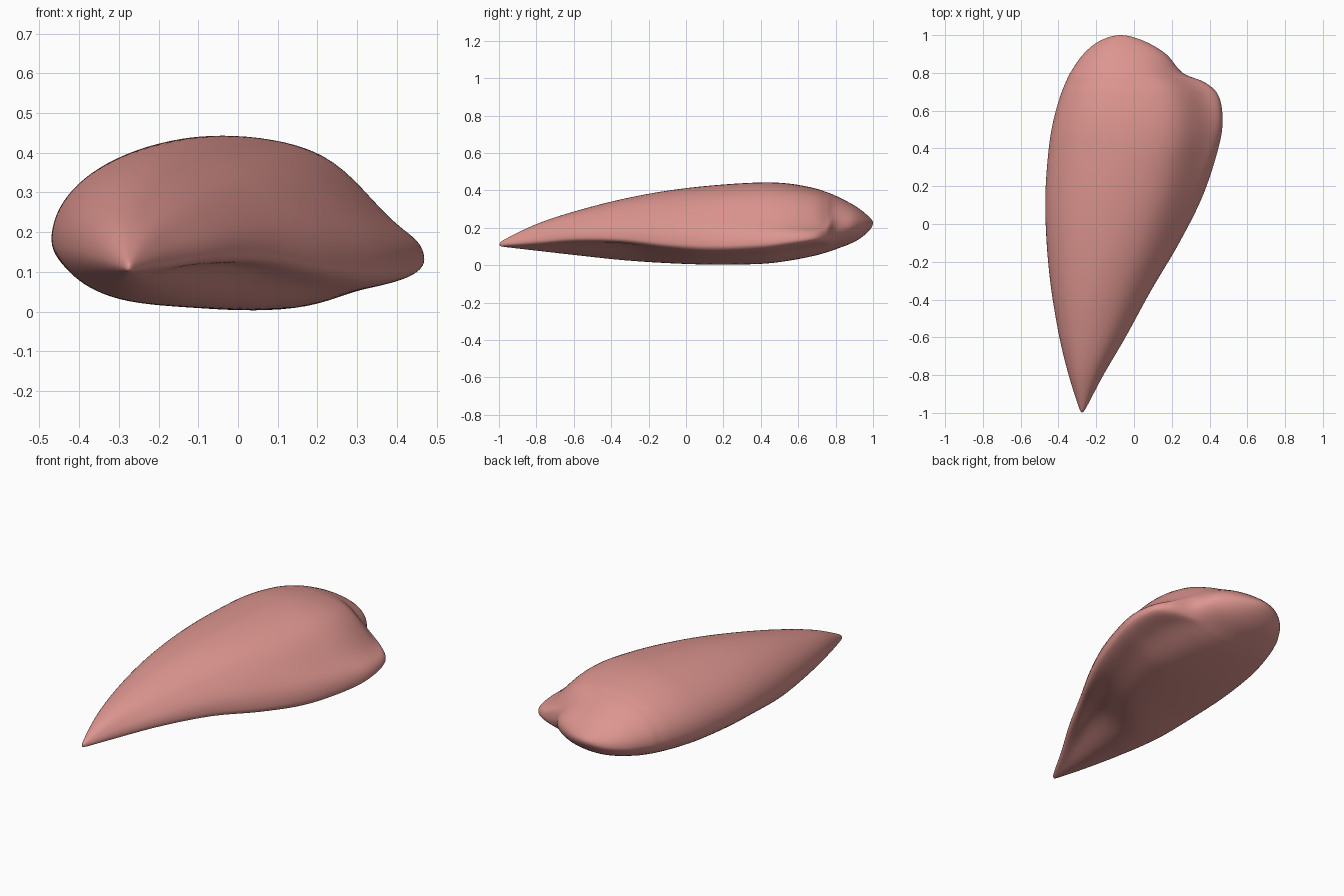
import bpy, bmesh, math

if "Cube" in bpy.data.objects:
    bpy.data.objects.remove(bpy.data.objects["Cube"])

# Sections along the length: y, left x, right x, right edge z, top z, bottom z,
# hollow under the right side, depth of the groove above the side lobe
SECTIONS = [
    (-1.00, -0.275, -0.275, 0.110, 0.112, 0.106, 0, 0),
    (-0.97, -0.292, -0.252, 0.114, 0.138, 0.098, 0, 0),
    (-0.80, -0.346, -0.162, 0.132, 0.220, 0.078, 0.010, 0.005),
    (-0.60, -0.395, -0.045, 0.150, 0.287, 0.055, 0.035, 0.008),
    (-0.35, -0.438, 0.092, 0.145, 0.352, 0.028, 0.055, 0.010),
    (-0.10, -0.463, 0.240, 0.118, 0.399, 0.011, 0.035, 0.018),
    (0.15, -0.470, 0.365, 0.106, 0.428, 0.003, 0.02, 0.035),
    (0.40, -0.452, 0.447, 0.115, 0.443, 0.007, 0.025, 0.055),
    (0.55, -0.427, 0.470, 0.130, 0.437, 0.024, 0.03, 0.068),
    (0.68, -0.390, 0.448, 0.145, 0.414, 0.049, 0.03, 0.075),
    (0.75, -0.362, 0.375, 0.158, 0.392, 0.068, 0.02, 0.055),
    (0.80, -0.338, 0.258, 0.185, 0.372, 0.085, 0.005, 0.012),
    (0.90, -0.268, 0.170, 0.215, 0.320, 0.125, 0, 0),
    (0.97, -0.180, 0.050, 0.223, 0.267, 0.175, 0, 0),
    (1.00, -0.070, -0.070, 0.225, 0.225, 0.225, 0, 0),
]
STEPS, QUARTER = 10, 24


def spline(a, b, c, d, t):
    return [0.5 * (2*q + (r-p)*t + (2*p-5*q+4*r-s)*t*t + (3*q-p-3*r+s)*t**3)
            for p, q, r, s in zip(a, b, c, d)]


def smooth(lo, hi, v):
    t = min(1, max(0, (v - lo) / (hi - lo)))
    return t * t * (3 - 2 * t)


def ring(y, xl, xr, zr, zt, zb, hollow, groove):
    """Closed outline from the right edge over the top and back underneath."""
    zl = zb + (zt - zb) * 0.42
    xt = xl + (xr - xl) * 0.46
    xb = xl + (xr - xl) * (0.40 + 0.2 * smooth(-0.3, 0.1, y))
    # Keep the top and bottom lines steady where the side lobe ends
    if y > 0.4:
        xt = -0.039 - 0.031 * smooth(0.4, 1, y)
        xb = 0.087 - 0.157 * smooth(0.4, 1, y)
    pts = []
    for i in range(4 * QUARTER):
        a = math.pi / 2 * i / QUARTER
        c, s = math.cos(a), math.sin(a)
        u, v = abs(c), abs(s)
        fade = math.sin(min(1, v * 1.8) * math.pi / 2)
        if s >= 0:
            mid, side_z, end_z = xt, zr, zt
            dent = -groove * math.exp(-((u - 0.84) / 0.22)**2) * fade
        else:
            mid, side_z, end_z = xb, zr, zb
            dent = hollow * math.exp(-((u - 0.65) / 0.3)**2) * fade
        side = xr
        if c < 0:
            side, side_z, dent = xl, zl, 0
        pts.append((mid + (side - mid) * u, y, side_z + (end_z - side_z) * v + dent))
    return pts


# Interpolate the sections; the far end is mirrored so that it closes round
first, second, last, prev = SECTIONS[0], SECTIONS[1], SECTIONS[-1], SECTIONS[-2]
before = [2 * p - q for p, q in zip(first, second)]
y, xl, xr, zr, zt, zb, h, g = prev
rows = [before, *SECTIONS, (y, xr, xl, zr, zb, zt, h, g)]
stations = [spline(*rows[i:i + 4], k / STEPS)
            for i in range(len(rows) - 3) for k in range(STEPS)][1:]

# Organ body with side lobe
bm = bmesh.new()
loops = [[bm.verts.new(p) for p in ring(*s)] for s in stations]
count = 4 * QUARTER
for a, b in zip(loops, loops[1:]):
    for i in range(count):
        j = (i + 1) % count
        bm.faces.new((a[i], a[j], b[j], b[i]))
for end, s in ((loops[0], first), (loops[-1], last)):
    tip = bm.verts.new((s[1], s[0], (s[4] + s[5]) / 2))
    for i in range(count):
        bm.faces.new((end[i], end[(i + 1) % count], tip))
bmesh.ops.recalc_face_normals(bm, faces=bm.faces)
mesh = bpy.data.meshes.new("lobed_body")
bm.to_mesh(mesh)
bm.free()
body = bpy.data.objects.new("lobed_body", mesh)
bpy.context.collection.objects.link(body)
mesh.polygons.foreach_set("use_smooth", [True] * len(mesh.polygons))

# Soften the surface
relax = body.modifiers.new("relax", 'SMOOTH')
relax.factor, relax.iterations = 0.5, 6

skin = bpy.data.materials.new("salmon_pink")
skin.diffuse_color = (0.72, 0.30, 0.275, 1)
skin.use_nodes = True
skin.node_tree.nodes["Principled BSDF"].inputs["Base Color"].default_value = skin.diffuse_color
mesh.materials.append(skin)
